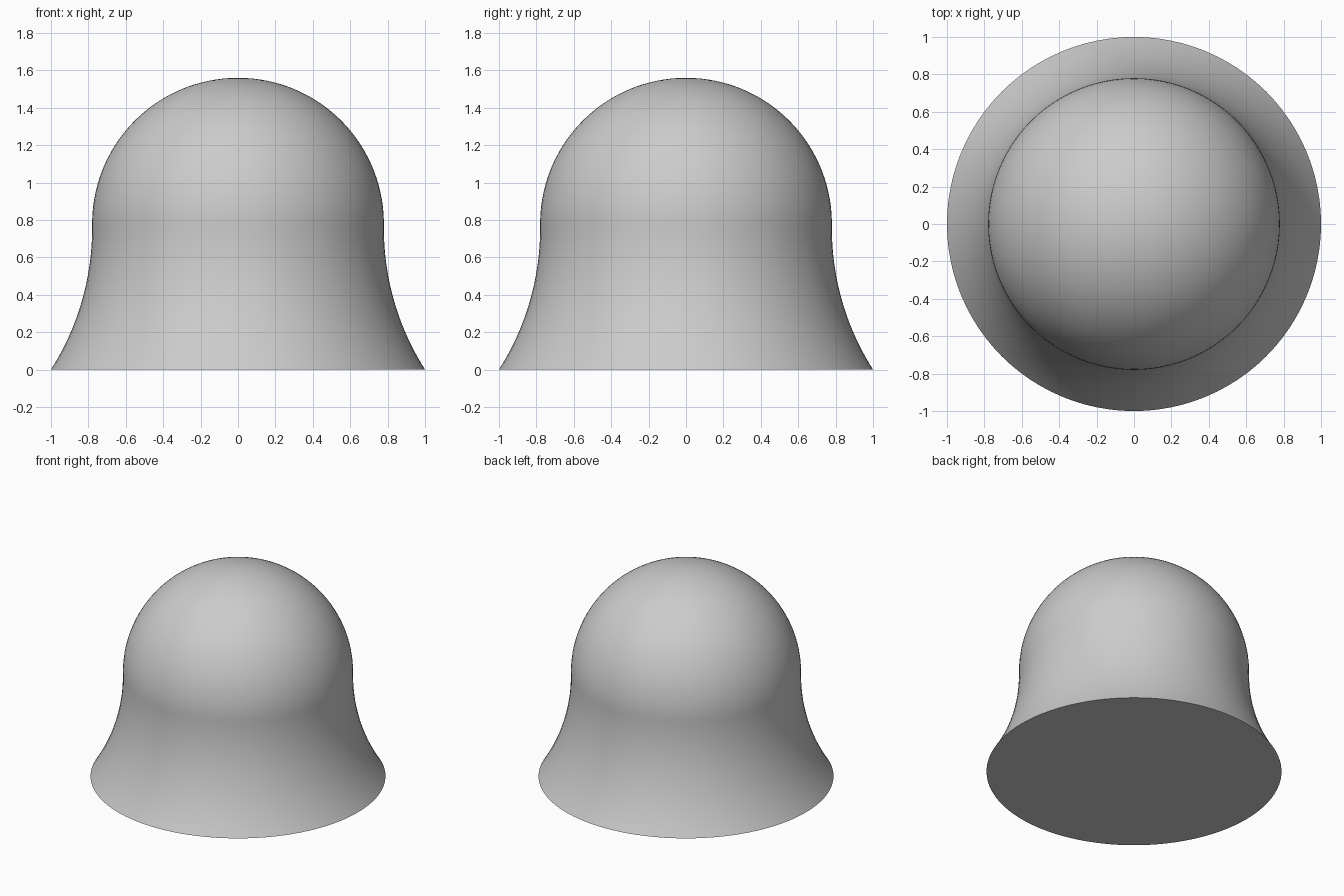
import bpy, bmesh
from math import sin, cos, pi, sqrt

if "Cube" in bpy.data.objects:
    bpy.data.objects.remove(bpy.data.objects["Cube"])

SEGMENTS = 96
DOME_R = 0.78      # dome radius, also its centre height
SEAM_Z = 0.755     # where the dome meets the flared skirt
FLARE_R = 1.405    # radius of the concave skirt arc


def lathe(name, profile):
    """Revolve (radius, height) points around z into a closed solid."""
    bm = bmesh.new()
    verts = [bm.verts.new((r, 0, z)) for r, z in profile]
    edges = [bm.edges.new(pair) for pair in zip(verts, verts[1:])]
    bmesh.ops.spin(bm, geom=verts + edges, cent=(0, 0, 0), axis=(0, 0, 1),
                   angle=2 * pi, steps=SEGMENTS, use_merge=True)
    bmesh.ops.remove_doubles(bm, verts=bm.verts, dist=1e-5)
    bmesh.ops.recalc_face_normals(bm, faces=bm.faces)
    mesh = bpy.data.meshes.new(name)
    bm.to_mesh(mesh)
    bm.free()
    obj = bpy.data.objects.new(name, mesh)
    bpy.context.collection.objects.link(obj)
    return obj


# flat base, then concave flare up to the seam
profile = [(0, 0)]
for i in range(24):
    z = SEAM_Z * i / 24
    profile.append((DOME_R + FLARE_R - sqrt(FLARE_R**2 - (SEAM_Z - z)**2), z))

# round dome above the seam
for i in range(33):
    a = -0.032 + (pi / 2 + 0.032) * i / 32
    r = DOME_R * cos(a) if i < 32 else 0
    profile.append((r, DOME_R + DOME_R * sin(a)))

bell = lathe("bell_body", profile)
bpy.context.view_layer.objects.active = bell
bell.select_set(True)
bpy.ops.object.shade_smooth_by_angle()
